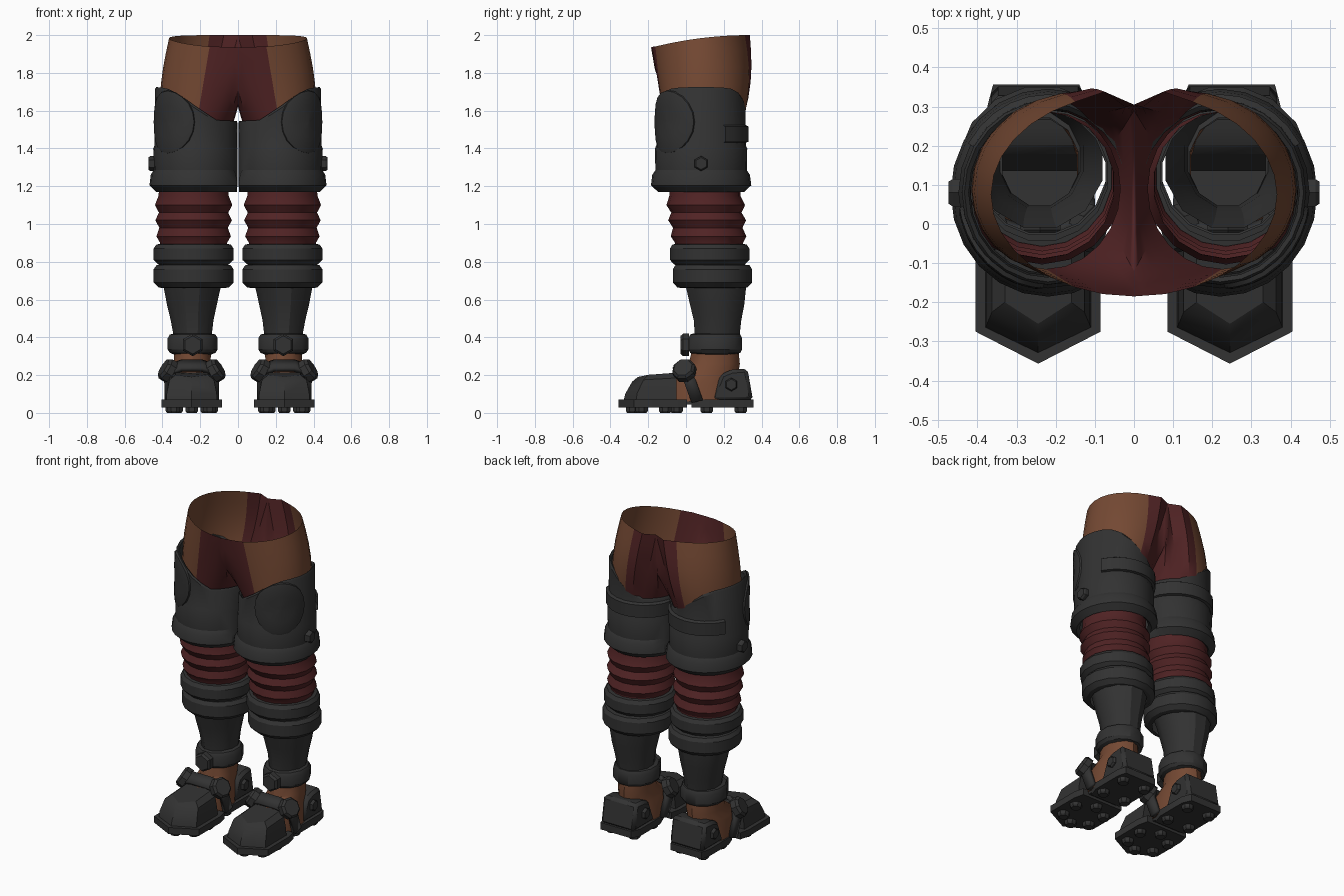
import bpy, bmesh, math
from mathutils import Vector, Matrix

if "Cube" in bpy.data.objects:
    bpy.data.objects.remove(bpy.data.objects["Cube"])


def material(name, rgb):
    m = bpy.data.materials.new(name)
    m.diffuse_color = (*rgb, 1)
    m.use_nodes = True
    m.node_tree.nodes["Principled BSDF"].inputs["Base Color"].default_value = m.diffuse_color
    return m


ARMOR = material("charcoal armor", (0.032, 0.032, 0.032))
RED = material("dark red cloth", (0.082, 0.017, 0.018))
BROWN = material("brown leather", (0.175, 0.066, 0.033))


def finish(name, bm, mats):
    """Turn a bmesh of one side into an object mirrored across x = 0."""
    bmesh.ops.recalc_face_normals(bm, faces=bm.faces)
    me = bpy.data.meshes.new(name)
    bm.to_mesh(me)
    bm.free()
    ob = bpy.data.objects.new(name, me)
    for m in mats:
        me.materials.append(m)
    bpy.context.collection.objects.link(ob)
    mod = ob.modifiers.new("mirror", 'MIRROR')
    mod.merge_threshold = 0.0005
    return ob


def loft(name, rings, mat, bottom=False, top=False, closed=True):
    bm = bmesh.new()
    rows = [[bm.verts.new(p) for p in r] for r in rings]
    n = len(rows[0])
    for a, b in zip(rows, rows[1:]):
        for j in range(n if closed else n - 1):
            k = (j + 1) % n
            bm.faces.new((a[j], a[k], b[k], b[j]))
    if bottom:
        bm.faces.new(rows[0])
    if top:
        bm.faces.new(rows[-1])
    return finish(name, bm, [mat])


def ellipse(z, cx, cy, rx, ry, n):
    return [(cx + rx * math.cos(2 * math.pi * (j + .5) / n),
             cy + ry * math.sin(2 * math.pi * (j + .5) / n), z) for j in range(n)]


def tube(name, rows, mat, n, **kw):
    return loft(name, [ellipse(*r, n) for r in rows], mat, **kw)


def prism(name, outline, z0, z1, mat):
    return loft(name, [[(x, y, z) for x, y in outline] for z in (z0, z1)], mat, True, True)


def disc(name, items, r, depth, mat, n=6, taper=0.8):
    """Short chamfered cylinders; items are (position, axis direction)."""
    bm = bmesh.new()
    for pos, axis in items:
        rot = Vector(axis).to_track_quat('Z', 'Y').to_matrix().to_4x4()
        rows = []
        for h, s in ((-.5, 1), (.2, 1), (.5, taper)):
            rows.append([bm.verts.new(Matrix.Translation(pos) @ rot @ Vector(p))
                         for p in ellipse(h * depth, 0, 0, r * s, r * s, n)])
        for a, b in zip(rows, rows[1:]):
            for j in range(n):
                bm.faces.new((a[j], a[(j + 1) % n], b[(j + 1) % n], b[j]))
        bm.faces.new(rows[0])
        bm.faces.new(rows[-1])
    return finish(name, bm, [mat])


# Pelvis: waist arc and crotch line lofted down into the leg opening
outer = []
for i in range(13):
    a = math.radians(-65.7 + 131.4 * i / 12)
    x, y = .365 * math.cos(a), .075 + .26 * math.sin(a)
    outer.append((x, y, 2 - .065 * ((.335 - y) / .515) ** 2))
inner = [(.075, .338, 2), (0, .305, 2), (0, .305, 1.85), (0, .29, 1.74), (0, .2, 1.65),
         (0, .08, 1.62), (0, -.03, 1.635), (0, -.12, 1.71), (0, -.165, 1.82),
         (0, -.185, 1.935), (.08, -.179, 1.938)]
waist = outer + inner
bm = bmesh.new()
rows = []
for i in range(7):
    t = i / 6
    row = []
    for j, p in enumerate(waist):
        a = math.radians(-90 + 15 * j)
        leg = Vector((.225 + .19 * math.cos(a), .09 + .205 * math.sin(a), 1.5))
        q = Vector(p).lerp(leg, t)
        b = math.sin(math.pi * t)
        if j < 14:
            q.y += .03 * b * max(0, math.sin(a))
            q.x += .018 * b * max(0, math.cos(a))
        row.append(bm.verts.new(q))
    rows.append(row)
for a, b in zip(rows, rows[1:]):
    for j in range(24):
        if max(a[j].co.x, a[(j + 1) % 24].co.x) < 1e-6 and a is None:
            continue
        k = (j + 1) % 24
        f = bm.faces.new((a[j], a[k], b[k], b[j]))
        f.material_index = 0 if j < 12 else 1
finish("pelvis", bm, [BROWN, RED])


# Thigh armor surface: ellipse flattened at the middle, taller on the outside
def top_edge(a):
    c = math.cos(a)
    pts = [(-1, 1.545), (-.5, 1.55), (0, 1.62), (.45, 1.69), (.75, 1.72), (1, 1.725)]
    for (c0, z0), (c1, z1) in zip(pts, pts[1:]):
        if c <= c1:
            return z0 + (z1 - z0) * (c - c0) / (c1 - c0)
    return 1.725


def shell(a, z, s):
    return (max(.003, .22 + .22 * s * math.cos(a)), .08 + .235 * s * math.sin(a), z)


N = 24
angles = [2 * math.pi * j / N for j in range(N)]
profile = [(1.19, .88), (1.17, .97), (1.205, 1.13), (1.26, 1.1), (1.285, 1.03),
           (1.40, 1.04), (1.415, 1.01)]
rings = [[shell(a, z, s) for a in angles] for z, s in profile]
rings += [[shell(a, top_edge(a) - d, s) for a in angles]
          for d, s in ((.012, 1.0), (0, .97), (.01, .92))]
rings.append([shell(a, 1.3, .9) for a in angles])
loft("thigh_armor", rings, ARMOR)

# Raised round plate on the outer front of the thigh
rings = []
for r, s in ((1, .99), (.97, 1.04), (.88, 1.055), (.5, 1.06), (.05, 1.06)):
    ring = []
    for j in range(20):
        t = 2 * math.pi * j / 20
        a = math.radians(-48 + 40 * r * math.cos(t))
        z = min(1.54 + .17 * r * math.sin(t), top_edge(a))
        ring.append(shell(a, z, s))
    rings.append(ring)
loft("thigh_round_plate", rings, ARMOR, top=True)

# Belt across the back of the thigh
arc = [math.radians(30 + 12 * i) for i in range(12)]
loft("thigh_belt", [[shell(a, z, s) for a in arc] for z, s in
                    ((1.43, 1.0), (1.435, 1.07), (1.515, 1.07), (1.525, 1.0))], ARMOR, closed=False)
disc("thigh_bolt", [((.457, .08, 1.32), (1, 0, 0))], .04, .035, ARMOR)

# Bellows above the knee
rows = [(1.22, .235, .10, .185, .19)]
for z, r in ((1.15, .188), (1.10, .208), (1.06, .186), (1.02, .206), (.98, .184),
             (.935, .2), (.90, .18), (.87, .18)):
    rows.append((z, .235, .10 + (1.15 - z) * .09, r, r))
tube("knee_bellows", rows, RED, 18)

# Two thick knee cuffs
for name, z0, z1, cy in (("knee_cuff_upper", .78, .895, .125), ("knee_cuff_lower", .66, .785, .14)):
    tube(name, [(z0, .235, cy, .165, .165), (z0 + .005, .235, cy, .19, .19),
                (z0 + .03, .235, cy, .216, .214), (z1 - .025, .235, cy, .216, .214),
                (z1 - .003, .235, cy, .2, .2), (z1, .235, cy, .17, .17)], ARMOR, 16)

# Shin guard funnel and ankle cuff
tube("shin_guard", [(.70, .24, .155, .165, .17), (.65, .243, .16, .153, .162),
                    (.57, .244, .165, .136, .148), (.49, .243, .167, .117, .13),
                    (.40, .24, .165, .103, .122)], ARMOR, 12)
tube("ankle_cuff", [(.31, .24, .155, .105, .115), (.318, .24, .155, .125, .137),
                    (.335, .24, .155, .137, .147), (.395, .24, .155, .137, .147),
                    (.415, .24, .155, .125, .137), (.42, .24, .155, .1, .12)], ARMOR, 12)
disc("ankle_front_knob", [((.24, -.006, .36), (0, -1, 0))], .06, .045, ARMOR)

# Leather foot
tube("leather_foot", [(.06, .245, .09, .125, .2), (.15, .245, .09, .12, .185),
                      (.2, .245, .1, .112, .175), (.26, .243, .15, .1, .135),
                      (.34, .24, .155, .1, .122)], BROWN, 14, bottom=True)


# Armored toe cap
def toe(w, yf, ys, zb, zf):
    return [(.245 - w, -.05, zb), (.245 - w, ys, (zb + zf) / 2), (.245, yf, zf),
            (.245 + w, ys, (zb + zf) / 2), (.245 + w, -.05, zb)]


loft("toe_cap", [toe(.135, -.33, -.265, .065, .065), toe(.132, -.322, -.258, .11, .10),
                 toe(.118, -.285, -.225, .185, .165), toe(.085, -.255, -.20, .213, .19)],
     ARMOR, True, True)

# Sole, heel and bridge
prism("front_sole", [(.10, .005), (.085, -.06), (.085, -.275), (.245, -.357),
                     (.405, -.275), (.405, -.06), (.39, .005)], .028, .07, ARMOR)
prism("heel_sole", [(.14, .03), (.115, .1), (.115, .3), (.14, .357), (.36, .357),
                    (.375, .3), (.375, .1), (.35, .03)], .028, .072, ARMOR)
prism("sole_bridge", [(.14, -.01), (.35, -.01), (.35, .05), (.14, .05)], .045, .07, ARMOR)
studs = [(.15, -.235), (.34, -.235), (.245, -.285), (.14, -.11), (.35, -.11), (.245, -.05),
         (.165, .11), (.325, .11), (.165, .29), (.325, .29)]
disc("sole_studs", [((x, y, .017), (0, 0, -1)) for x, y in studs], .036, .034, ARMOR, 8)

# Heel counter with side bolts
side = [(.13, .065), (.185, .205), (.24, .228), (.325, .235), (.355, .065)]
ob = loft("heel_counter", [[(x, y, z) for y, z in side] for x in (.125, .365)], ARMOR, True, True)
bev = ob.modifiers.new("bevel", 'BEVEL')
bev.width = .018
bev.segments = 1
disc("heel_bolts", [((.368, .24, .15), (1, 0, 0)), ((.122, .24, .15), (-1, 0, 0))],
     .036, .03, ARMOR)

# Instep strap with side buckles
path = [(.115, .06, .06), (.112, .02, .17), (.15, -.02, .235), (.19, -.035, .25)]
path += [(.49 - x, y, z) for x, y, z in reversed(path)]
edges = []
for s in (-1, 1):
    edges.append([(x, y + s * .03, z + s * (.022 if z > .2 else .008)) for x, y, z in path])
ob = loft("instep_strap", edges, ARMOR, closed=False)
sol = ob.modifiers.new("thickness", 'SOLIDIFY')
sol.thickness = .026
sol.offset = 0
disc("strap_buckles", [((.375, -.01, .228), (.8, -.25, .5)), ((.115, -.01, .228), (-.8, -.25, .5))],
     .064, .05, ARMOR, 8)

# Smooth shading with crisp edges
bpy.ops.object.select_all(action='SELECT')
bpy.context.view_layer.objects.active = bpy.context.scene.objects[0]
bpy.ops.object.shade_smooth_by_angle(angle=math.radians(30))
